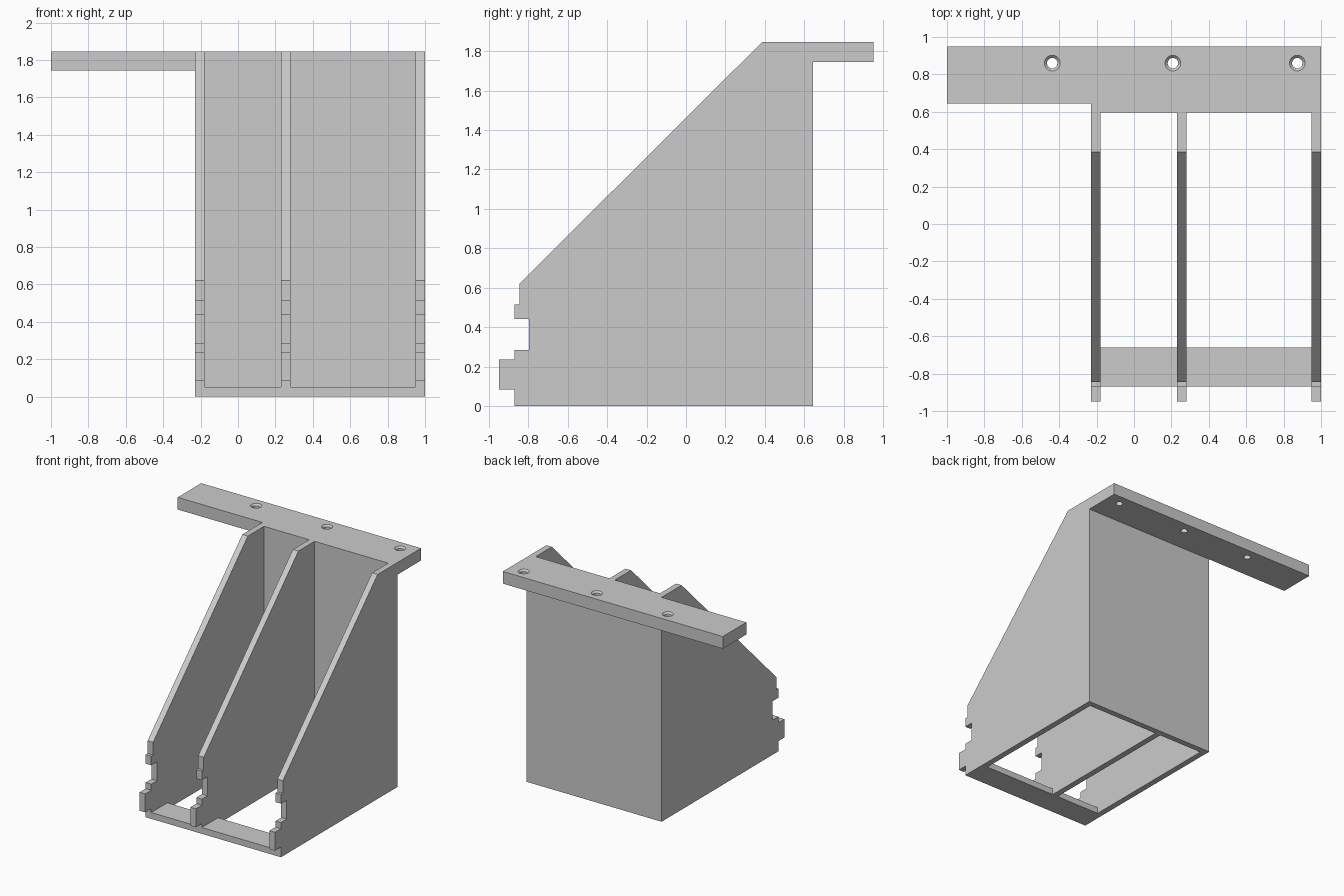
import bpy, bmesh, math
from mathutils import Vector

if "Cube" in bpy.data.objects:
    bpy.data.objects.remove(bpy.data.objects["Cube"])

grey = bpy.data.materials.new("light_grey")
grey.diffuse_color = (0.6, 0.6, 0.6, 1)
grey.use_nodes = True
grey.node_tree.nodes["Principled BSDF"].inputs["Base Color"].default_value = grey.diffuse_color


def prism(name, points, offset):
    """Extrude a closed 3D outline along an offset vector."""
    bm = bmesh.new()
    face = bm.faces.new([bm.verts.new(p) for p in points])
    ext = bmesh.ops.extrude_face_region(bm, geom=[face])
    moved = [v for v in ext["geom"] if isinstance(v, bmesh.types.BMVert)]
    bmesh.ops.translate(bm, verts=moved, vec=Vector(offset))
    bmesh.ops.recalc_face_normals(bm, faces=bm.faces)
    mesh = bpy.data.meshes.new(name)
    bm.to_mesh(mesh)
    bm.free()
    mesh.materials.append(grey)
    obj = bpy.data.objects.new(name, mesh)
    bpy.context.collection.objects.link(obj)
    return obj


def slab(name, x0, x1, y0, y1, z0, z1):
    return prism(name, [(x0, y0, z0), (x1, y0, z0), (x1, y1, z0), (x0, y1, z0)],
                 (0, 0, z1 - z0))


def combine(target, other, operation):
    """Apply a boolean and remove the second object."""
    mod = target.modifiers.new("combine", 'BOOLEAN')
    mod.operation, mod.object, mod.solver = operation, other, 'EXACT'
    other.hide_render = True
    bpy.context.view_layer.objects.active = target
    bpy.ops.object.modifier_apply(modifier=mod.name)
    bpy.data.objects.remove(other)


TOP, BACK, LEFT = 1.845, 0.645, -0.23

# Mounting flange, with the top edge of the back wall included
bracket = prism("bracket", [(-1, BACK, 1.745), (LEFT, BACK, 1.745), (LEFT, 0.595, 1.745),
                            (1, 0.595, 1.745), (1, 0.95, 1.745), (-1, 0.95, 1.745)],
                (0, 0, TOP - 1.745))

# Back wall and front floor strip
combine(bracket, slab("back_wall", LEFT, 1, 0.595, BACK, 0, TOP), 'UNION')
combine(bracket, slab("floor_strip", LEFT, 1, -0.87, -0.66, 0, 0.052), 'UNION')

# Three sloped ribs with notched front edges
profile = [(BACK, 0), (BACK, TOP), (0.385, TOP), (-0.845, 0.62), (-0.845, 0.515),
           (-0.87, 0.515), (-0.87, 0.44), (-0.795, 0.44), (-0.795, 0.285),
           (-0.87, 0.285), (-0.87, 0.235), (-0.948, 0.235), (-0.948, 0.083),
           (-0.87, 0.083), (-0.87, 0)]
for x in (LEFT, 0.23, 0.95):
    rib = prism("rib", [(x, y, z) for y, z in profile], (0.05, 0, 0))
    combine(bracket, rib, 'UNION')

# Countersunk screw holes through the flange
for x in (-0.437, 0.208, 0.873):
    bpy.ops.mesh.primitive_cylinder_add(vertices=32, radius=0.028, depth=0.3,
                                        location=(x, 0.86, 1.8))
    combine(bracket, bpy.context.object, 'DIFFERENCE')
    bpy.ops.mesh.primitive_cone_add(vertices=32, radius1=0.022, radius2=0.062, depth=0.04,
                                    location=(x, 0.86, TOP))
    combine(bracket, bpy.context.object, 'DIFFERENCE')

# One material throughout, smooth only across the hole walls
bracket.data.materials.clear()
bracket.data.materials.append(grey)
bpy.ops.object.select_all(action='DESELECT')
bracket.select_set(True)
bpy.context.view_layer.objects.active = bracket
bpy.ops.object.shade_smooth_by_angle(angle=math.radians(25))
